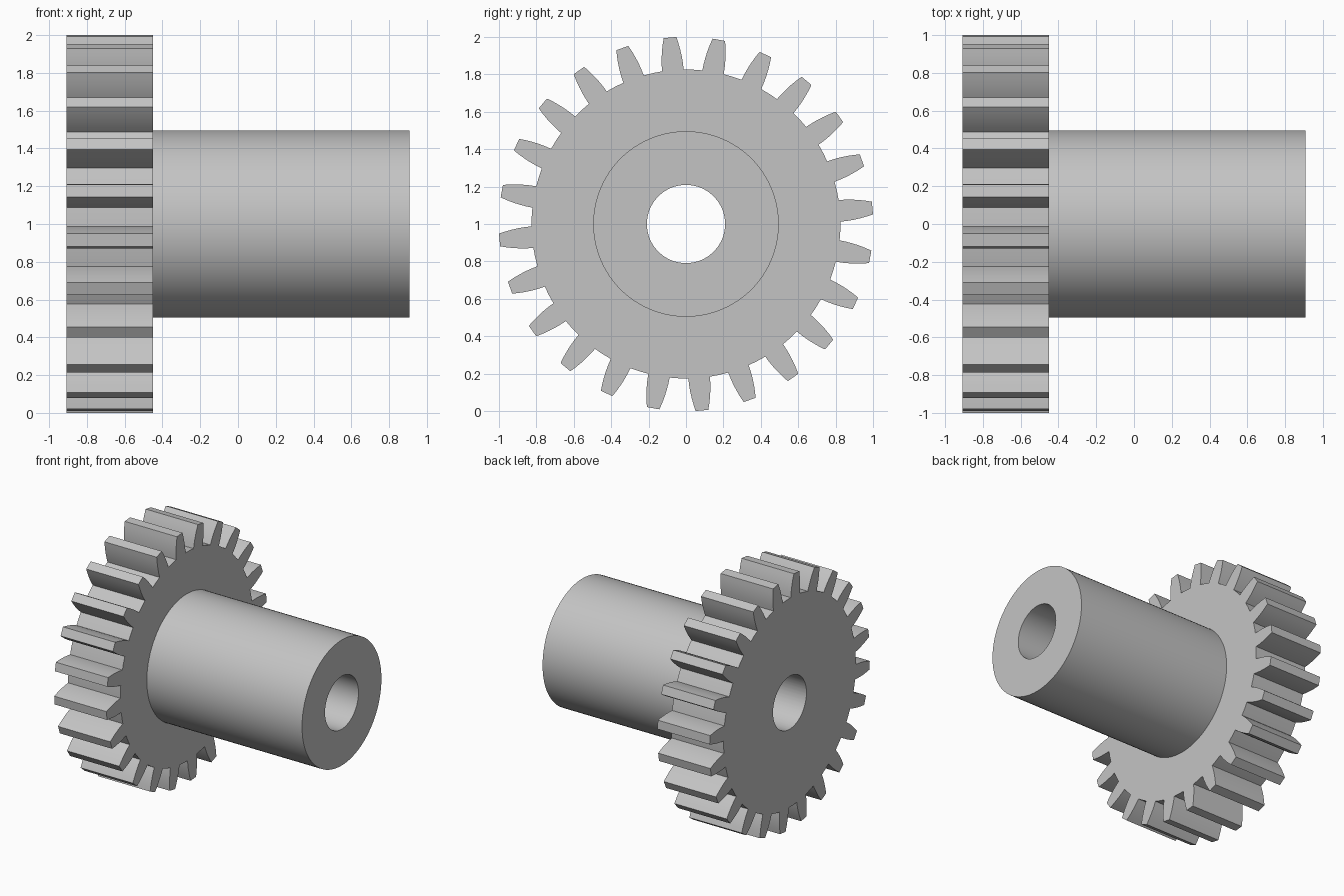
import bpy
import bmesh
from math import sin, cos, tau, radians, asin

cube = bpy.data.objects.get("Cube")
if cube:
    bpy.data.objects.remove(cube, do_unlink=True)

TEETH = 24
BORE = 0.209
ROOT, TIP = 0.826, 1.001
FLANK_STEPS = 5

steel = bpy.data.materials.new("light grey")
steel.use_nodes = True
grey = (0.55, 0.55, 0.55, 1)
steel.diffuse_color = grey
steel.node_tree.nodes["Principled BSDF"].inputs["Base Color"].default_value = grey


def bored_solid(name, outline, x0, x1):
    """Extrude a polar outline (angle, radius) along x, with a round bore."""
    bm = bmesh.new()

    def ring(x, points):
        return [bm.verts.new((x, r * cos(a), 1 + r * sin(a))) for a, r in points]

    bore = [(a, BORE) for a, r in outline]
    rings = [ring(x0, outline), ring(x1, outline), ring(x1, bore), ring(x0, bore)]
    n = len(outline)
    for k in range(4):
        a, b = rings[k], rings[(k + 1) % 4]
        for i in range(n):
            j = (i + 1) % n
            bm.faces.new((a[i], a[j], b[j], b[i]))
    bmesh.ops.recalc_face_normals(bm, faces=bm.faces)
    mesh = bpy.data.meshes.new(name)
    bm.to_mesh(mesh)
    bm.free()
    mesh.materials.append(steel)
    obj = bpy.data.objects.new(name, mesh)
    bpy.context.collection.objects.link(obj)
    bpy.ops.object.select_all(action="DESELECT")
    obj.select_set(True)
    bpy.context.view_layer.objects.active = obj
    bpy.ops.object.shade_smooth_by_angle(angle=radians(30))
    return obj


# One flank: half the tooth thickness shrinks towards the tip in a curve
flank = []
for s in range(FLANK_STEPS + 1):
    t = s / FLANK_STEPS
    r = ROOT + (TIP - ROOT) * t
    flank.append((asin((0.058 - 0.024 * t * t) / r), r))

# One tooth is the flank, its mirror image and the middle of the root land
pitch = tau / TEETH
tooth = [(-a, r) for a, r in flank] + flank[::-1] + [(pitch / 2, ROOT)]
gear_outline = [(radians(4.9) + k * pitch + a, r) for k in range(TEETH) for a, r in tooth]
bored_solid("gear_wheel", gear_outline, -0.907, -0.45)

# Plain cylindrical hub
hub_outline = [(tau * i / 96, 0.496) for i in range(96)]
bored_solid("hub", hub_outline, -0.45, 0.907)
